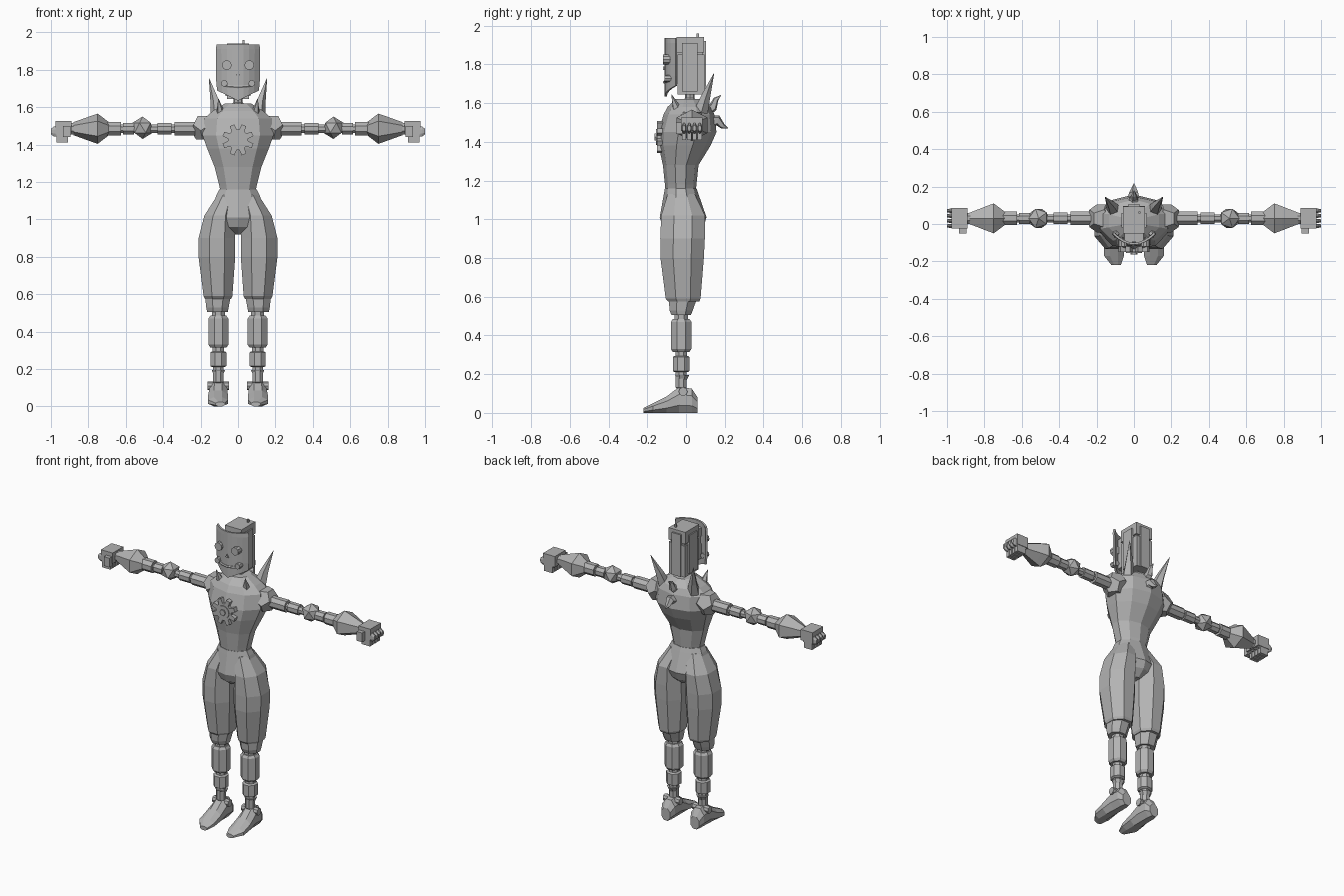
import bpy, bmesh, math
from mathutils import Vector

if "Cube" in bpy.data.objects:
    bpy.data.objects.remove(bpy.data.objects["Cube"], do_unlink=True)

grey = bpy.data.materials.new("plain grey")
grey.use_nodes = True
COLOUR = (0.45, 0.45, 0.45, 1)
grey.diffuse_color = COLOUR
grey.node_tree.nodes["Principled BSDF"].inputs["Base Color"].default_value = COLOUR


def finish(name, bm, mirror=False):
    bmesh.ops.recalc_face_normals(bm, faces=bm.faces)
    mesh = bpy.data.meshes.new(name)
    bm.to_mesh(mesh)
    bm.free()
    mesh.materials.append(grey)
    ob = bpy.data.objects.new(name, mesh)
    bpy.context.collection.objects.link(ob)
    if mirror:
        ob.modifiers.new("mirror", "MIRROR").use_mirror_merge = False
    return ob


def skin(bm, rings):
    """Bridge rings of points and cap both ends."""
    loops = [[bm.verts.new(p) for p in r] for r in rings]
    n = len(loops[0])
    for a, b in zip(loops, loops[1:]):
        for i in range(n):
            j = (i + 1) % n
            bm.faces.new((a[i], a[j], b[j], b[i]))
    bm.faces.new(loops[0])
    bm.faces.new(loops[-1])


def loft(name, axis, sections, n=8, mirror=False):
    """Sections are (position on axis, centre u, centre v, half size u, half size v)."""
    rings = []
    for t, cu, cv, ru, rv in sections:
        ring = []
        for i in range(n):
            a = 2 * math.pi * (i + 0.5) / n
            k = 1 / math.cos(math.pi / n)
            u, v = cu + ru * k * math.cos(a), cv + rv * k * math.sin(a)
            ring.append({"x": (t, u, v), "y": (u, t, v), "z": (u, v, t)}[axis])
        rings.append(ring)
    bm = bmesh.new()
    skin(bm, rings)
    return finish(name, bm, mirror)


def tube(name, points, radii, n=6, mirror=False):
    pts = [Vector(p) for p in points]
    rings = []
    for i, (p, r) in enumerate(zip(pts, radii)):
        d = pts[min(i + 1, len(pts) - 1)] - pts[max(i - 1, 0)]
        q = d.to_track_quat("Z", "Y")
        rings.append([p + q @ Vector((r * math.cos(2 * math.pi * k / n),
                                      r * math.sin(2 * math.pi * k / n), 0)) for k in range(n)])
    bm = bmesh.new()
    skin(bm, rings)
    return finish(name, bm, mirror)


def box(name, x, y, z, mirror=False):
    bm = bmesh.new()
    skin(bm, [[(x[0], y[0], h), (x[1], y[0], h), (x[1], y[1], h), (x[0], y[1], h)] for h in z])
    return finish(name, bm, mirror)


def prism(name, outline, y0, y1, mirror=False):
    bm = bmesh.new()
    skin(bm, [[(x, y, z) for x, z in outline] for y in (y0, y1)])
    return finish(name, bm, mirror)


def disc(cx, cz, r, n=10):
    return [(cx + r * math.cos(2 * math.pi * i / n), cz + r * math.sin(2 * math.pi * i / n)) for i in range(n)]


def ball(name, centre, r, dual=False):
    """Twenty-sided ball, or its twelve-sided dual."""
    bm = bmesh.new()
    bmesh.ops.create_icosphere(bm, subdivisions=1, radius=r)
    if dual:
        mids = [f.calc_center_median().normalized() * r for f in bm.faces]
        bm.clear()
        hull = [bm.verts.new(m) for m in mids]
        bmesh.ops.convex_hull(bm, input=hull)
        bmesh.ops.dissolve_limit(bm, angle_limit=0.05, verts=bm.verts, edges=bm.edges)
    bmesh.ops.translate(bm, verts=bm.verts, vec=centre)
    return finish(name, bm, True)


def body(name, rows, n=10):
    """Rows are (height, half width, front y, back y)."""
    return loft(name, "z", [(z, 0, (f + b) / 2, w, (b - f) / 2) for z, w, f, b in rows], n)


# Torso and hips
body("torso", [(1.13, .09, -.10, .045), (1.18, .10, -.105, .05), (1.28, .125, -.115, .06),
               (1.38, .165, -.135, .12), (1.45, .19, -.135, .15), (1.54, .18, -.11, .14),
               (1.58, .135, -.09, .125), (1.62, .07, -.05, .08)])
body("hips", [(1.16, .10, -.105, .05), (1.13, .115, -.11, .06), (1.01, .16, -.13, .10),
              (.96, .09, -.115, .085), (.92, .03, -.06, .04)])

# Trouser legs, then jointed shins and feet
loft("trouser_leg", "z", [(1.13, .06, -.025, .05, .07), (1.02, .10, -.015, .08, .113),
                          (.90, .113, -.018, .098, .115), (.80, .113, -.02, .098, .112),
                          (.59, .107, -.015, .077, .09), (.575, .107, -.012, .07, .08)], 8, True)
loft("knee_cuff", "z", [(.60, .107, -.015, .07, .075), (.53, .11, -.025, .06, .06),
                        (.505, .11, -.025, .055, .05)], 8, True)
SHIN_Y, SHIN_X = -.025, .105
for name, lo, hi, r, bevel in (("knee_joint", .47, .52, .035, .005), ("shin", .315, .485, .053, .015),
                               ("shin_joint", .28, .33, .03, .005), ("lower_shin", .21, .295, .043, .006),
                               ("ankle_post", .12, .22, .028, .01)):
    loft(name, "z", [(lo, SHIN_X, SHIN_Y, r - .01, r - .01), (lo + bevel, SHIN_X, SHIN_Y, r, r),
                     (hi - bevel, SHIN_X, SHIN_Y, r, r), (hi, SHIN_X, SHIN_Y, r - .01, r - .01)], 8, True)
loft("ankle_collar", "z", [(.165, .105, -.02, .022, .022), (.195, .105, -.02, .036, .036)], 8, True)
loft("foot", "y", [(y, x, h / 2, w, h / 2) for y, x, w, h in
                   ((.06, .105, .032, .08), (.03, .105, .046, .125), (-.035, .105, .048, .135),
                    (-.10, .107, .053, .085), (-.17, .107, .053, .05), (-.22, .095, .025, .025))], 8, True)
tube("ankle_pin", [(.047, -.015, .11), (.163, -.015, .11)], [.023, .023], 8, True)

# Arms
AY, AZ = .03, 1.485
ball("shoulder_ball", (.175, AY, AZ + .005), .08, True)
ball("elbow_ball", (.51, AY, AZ + .005), .06)
for name, lo, hi, r in (("upper_arm", .23, .34, .036), ("arm_core", .33, .66, .022),
                        ("biceps", .355, .43, .031), ("elbow_sleeve", .555, .615, .03),
                        ("forearm_band", .625, .70, .036), ("wrist", .86, .90, .03)):
    loft(name, "x", [(lo, AY, AZ, r, r), (hi, AY, AZ, r, r)], 8, True)
loft("forearm", "x", [(.69, AY, AZ, .035, .03), (.75, AY, AZ, .08, .07),
                      (.79, AY, AZ, .065, .058), (.88, AY, AZ, .03, .03)], 6, True)

# Hands
box("palm", (.89, .975), (-.025, .085), (1.455, 1.525), True)
for i in range(4):
    y = -.01 + i * .027
    loft("finger", "x", [(.90, y, 1.47, .011, .026), (.985, y, 1.47, .011, .026), (1.0, y, 1.47, .008, .015)], 8, True)
    box("finger_tip", (.91, .97), (y - .011, y + .011), (1.41, 1.46), True)
box("thumb", (.895, .935), (-.052, -.02), (1.44, 1.50), True)

# Neck and head
tube("neck", [(0, .02, 1.58), (0, .02, 1.60), (0, .02, 1.625), (0, .02, 1.66)], [.04, .045, .025, .025], 8)
box("skull", (-.058, .058), (-.045, .095), (1.645, 1.85))
box("skull_gap", (-.05, .05), (-.045, .085), (1.84, 1.87))
box("skull_cap", (-.06, .06), (-.05, .093), (1.862, 1.94))
box("back_plate", (-.032, .032), (.08, .103), (1.645, 1.92))
box("side_plate", (.05, .068), (-.02, .06), (1.66, 1.91), True)
box("antenna", (.025, .035), (.055, .068), (1.93, 1.96))


def mask_y(x):
    return -.105 + .055 * (x / .115) ** 2


# Curved face mask with a pointed chin
bm = bmesh.new()
columns = []
for i in range(9):
    x = -.115 + .23 * i / 8
    chin = 1.635 + .055 * abs(x) / .115
    columns.append([bm.verts.new((x * k, mask_y(x), z)) for z, k in
                    ((1.935, .96), (1.91, 1), (1.74, .98), (chin, .94))])
for a, b in zip(columns, columns[1:]):
    for j in range(3):
        bm.faces.new((a[j], a[j + 1], b[j + 1], b[j]))
mask = finish("face_mask", bm)
shell = mask.modifiers.new("thickness", "SOLIDIFY")
shell.thickness = .012
shell.offset = 0
box("mask_mount", (-.05, .05), (-.095, -.04), (1.70, 1.90))

# Face details
prism("eye", disc(.06, 1.825, .026), -.12, -.08, True)
prism("cheek_stud", disc(.073, 1.727, .018, 8), -.112, -.07, True)
prism("nose", [(-.011, 1.77), (.011, 1.77), (0, 1.79)], -.118, -.10)
tube("mouth", [(x, mask_y(x) - .006, 1.708 + 1.5 * x * x) for x in (-.07, -.04, 0, .04, .07)], [.008] * 5)

# Chest gear
teeth = []
for i in range(8):
    for step, r in ((-.30, .055), (-.17, .085), (.17, .085), (.30, .055)):
        a = math.pi / 4 * i + step * .9 + math.pi / 8
        teeth.append((r * math.cos(a), 1.425 + r * math.sin(a)))
prism("chest_gear", teeth, -.15, -.12)
prism("gear_ring", disc(0, 1.425, .042, 12), -.155, -.13)
prism("gear_hub", disc(0, 1.425, .02, 6), -.163, -.13)

# Spikes on shoulders and spine
tube("tall_spike", [(.105, .07, 1.54), (.122, .10, 1.63), (.155, .145, 1.755)], [.042, .026, .001], 5, True)
tube("collar_spike", [(.09, -.04, 1.55), (.105, -.075, 1.645)], [.03, .001], 5, True)
tube("upper_spine_spike", [(0, .09, 1.55), (0, .14, 1.58), (0, .155, 1.62), (0, .18, 1.64)], [.035, .024, .014, .001], 5)
tube("lower_spine_spike", [(0, .12, 1.50), (0, .165, 1.51), (0, .19, 1.48), (0, .218, 1.47)], [.04, .027, .015, .001], 5)
